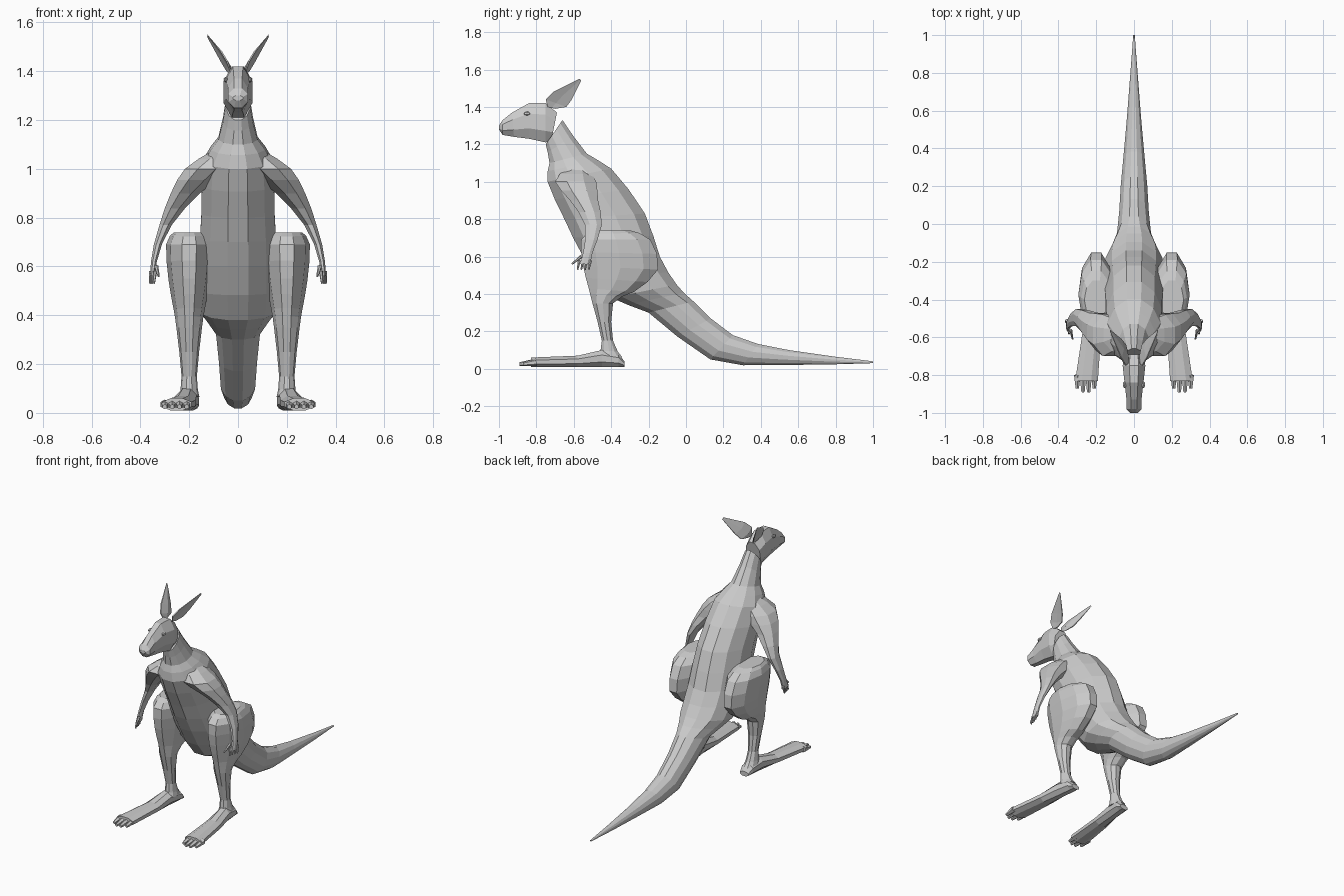
import bpy
import bmesh
import math
from mathutils import Matrix, Vector

default_cube = bpy.data.objects.get("Cube")
if default_cube:
    bpy.data.objects.remove(default_cube, do_unlink=True)

# One plain grey for the whole animal
GREY = (0.6, 0.6, 0.6, 1)
fur = bpy.data.materials.new("grey_fur")
fur.use_nodes = True
fur.diffuse_color = GREY
fur.node_tree.nodes["Principled BSDF"].inputs["Base Color"].default_value = GREY


def finish(name, bm, mirrored=True):
    """Turn a bmesh into a flat shaded object, optionally mirrored in x."""
    bmesh.ops.recalc_face_normals(bm, faces=bm.faces)
    mesh = bpy.data.meshes.new(name)
    bm.to_mesh(mesh)
    bm.free()
    mesh.materials.append(fur)
    part = bpy.data.objects.new(name, mesh)
    bpy.context.collection.objects.link(part)
    if mirrored:
        mirror = part.modifiers.new("mirror", "MIRROR")
        mirror.use_mirror_merge = False


def refine(stations):
    """Insert a smoothly curved station halfway between each pair."""
    keys = [Vector(station) for station in stations]
    padded = [keys[0]] + keys + [keys[-1]]
    result = []
    for before, start, end, after in zip(padded, padded[1:], padded[2:], padded[3:]):
        bulge = (start + end - before - after) / 16
        result += [start, (start + end) / 2 + bulge]
    return result + [keys[-1]]


def centre_line(middle):
    return 0


def loft(stations, sides, centre=centre_line, cup=0):
    """Skin rings. A station is (y, z) of one edge, (y, z) of the opposite
    edge and the half width in x; centre gives x for the ring's middle."""
    bm = bmesh.new()
    grow = 1 / math.cos(math.pi / sides)
    rings = []
    for y_front, z_front, y_back, z_back, half_width in stations:
        front, back = Vector((0, y_front, z_front)), Vector((0, y_back, z_back))
        middle, reach = (front + back) / 2, (front - back) / 2
        middle.x = centre(middle)
        ring = []
        for i in range(sides):
            angle = (i + 0.5) * math.tau / sides
            across = math.sin(angle)
            if across > 0:
                across *= 1 - cup
            offset = Vector((half_width * across, 0, 0)) + reach * math.cos(angle)
            ring.append(bm.verts.new(middle + offset * grow))
        rings.append(ring)
    for ring, following in zip(rings, rings[1:]):
        for i in range(sides):
            j = (i + 1) % sides
            bm.faces.new((ring[i], ring[j], following[j], following[i]))
    bm.faces.new(rings[0])
    bm.faces.new(rings[-1])
    return bm


def add_digit(bm, root, tip, radius):
    """Add a tapered finger or toe running from root to tip."""
    root, tip = Vector(root), Vector(tip)
    direction = tip - root
    turn = direction.to_track_quat("Z", "Y").to_matrix().to_4x4()
    bmesh.ops.create_cone(
        bm, cap_ends=True, segments=6, radius1=radius, radius2=radius / 2,
        depth=direction.length, matrix=Matrix.Translation((root + tip) / 2) @ turn)


# Neck, torso and tail in one skin, from belly edge to back edge
body = loft(refine([
    (-.75, 1.2, -.66, 1.33, .05),
    (-.73, 1.1, -.53, 1.15, .08),
    (-.74, 1, -.4, 1.07, .14),
    (-.65, .8, -.22, .83, .15),
    (-.55, .6, -.14, .6, .16),
    (-.4, .38, -.05, .45, .15),
    (-.2, .3, .04, .36, .09),
    (.13, .05, .25, .18, .07),
    (.5, .02, .55, .1, .04),
    (1, .03, 1, .04, .004),
]), 12)
finish("body_and_tail", body, mirrored=False)

# Head from nose to nape, from upper edge to lower edge
head = loft([
    (-1, 1.3, -1, 1.28, .02),
    (-.98, 1.33, -.98, 1.25, .04),
    (-.93, 1.37, -.92, 1.24, .04),
    (-.84, 1.42, -.84, 1.23, .05),
    (-.75, 1.42, -.75, 1.21, .06),
    (-.69, 1.37, -.72, 1.22, .05),
], 8)
finish("head", head, mirrored=False)

# Small almond eyes
eyes = bmesh.new()
bmesh.ops.create_icosphere(
    eyes, subdivisions=1, radius=.02,
    matrix=Matrix.Translation((.05, -.85, 1.365)) @ Matrix.Diagonal((.5, 1, .6, 1)))
finish("eyes", eyes)

# Cupped ears leaning out, hollow on the outer side
ears = loft([
    (-.74, 1.4, -.7, 1.39, .01),
    (-.75, 1.44, -.64, 1.4, .02),
    (-.71, 1.48, -.61, 1.44, .02),
    (-.57, 1.55, -.56, 1.54, .003),
], 6, centre=lambda middle: .04 + .6 * (middle.z - 1.4), cup=1.4)
finish("ears", ears)

# Thigh and shin in one skin
legs = loft(refine([
    (-.5, .74, -.3, .74, .06),
    (-.56, .69, -.19, .69, .09),
    (-.55, .55, -.15, .53, .08),
    (-.52, .43, -.28, .41, .06),
    (-.5, .35, -.39, .35, .05),
    (-.45, .15, -.39, .15, .03),
    (-.47, .07, -.34, .06, .04),
]), 10, centre=lambda middle: .2)
finish("legs", legs)


def foot_line(middle):
    return .16 - .11 * middle.y


# Long feet turned slightly out, from heel to ball, with four toes each
feet = loft([
    (-.33, .04, -.33, .01, .03),
    (-.36, .08, -.36, .01, .04),
    (-.45, .1, -.45, .01, .04),
    (-.58, .07, -.58, .01, .05),
    (-.83, .06, -.83, .01, .06),
], 8, centre=foot_line)
for i in range(4):
    x = .21 + .03 * i
    length = .07 if i in (1, 2) else .05
    add_digit(feet, (x, -.8, .035), (x, -.82 - length, .025), .02)
finish("feet", feet)


def arm_line(middle):
    return .35 - 1.1 * (middle.z - .55) ** 2


# Arms curving out and down from shoulder to palm, with splayed fingers
arms = loft(refine([
    (-.64, 1.07, -.52, 1.07, .06),
    (-.7, 1, -.48, 1, .09),
    (-.62, .9, -.47, .9, .06),
    (-.54, .77, -.45, .77, .025),
    (-.55, .62, -.5, .62, .012),
    (-.57, .56, -.51, .56, .01),
]), 8, centre=arm_line)
for i in range(4):
    root = Vector((.34 + .005 * i, -.57 + .02 * i, .58))
    add_digit(arms, root, root + Vector((.005, -.01, -.05)), .009)
add_digit(arms, (.335, -.56, .6), (.325, -.61, .56), .009)
finish("arms", arms)
